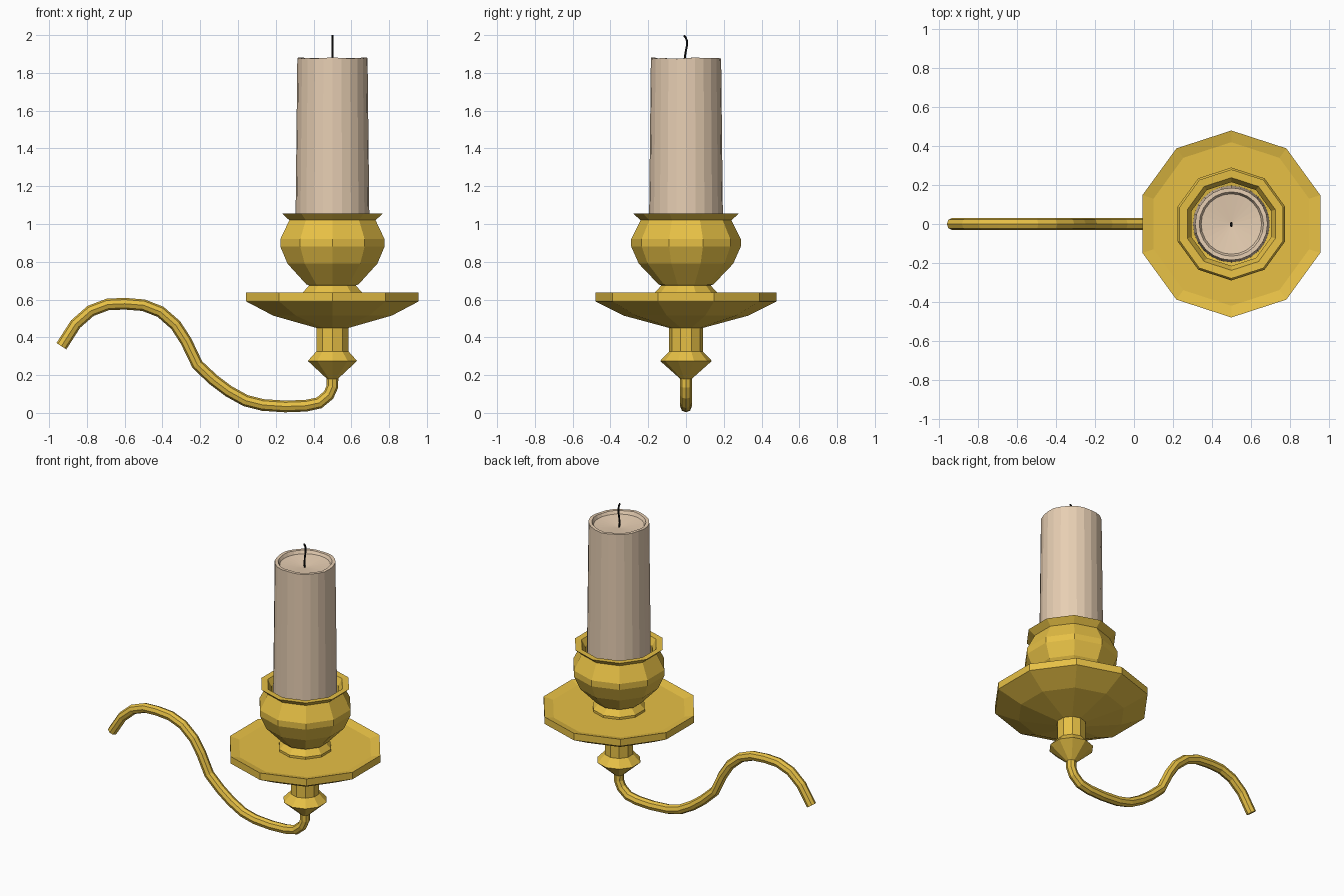
import bpy, bmesh, math
from mathutils import Vector

if "Cube" in bpy.data.objects:
    bpy.data.objects.remove(bpy.data.objects["Cube"])

CX = 0.5  # axis of the candle holder


def material(name, color):
    m = bpy.data.materials.new(name)
    m.diffuse_color = (*color, 1)
    m.use_nodes = True
    m.node_tree.nodes["Principled BSDF"].inputs["Base Color"].default_value = m.diffuse_color
    return m


brass = material("brass", (0.80, 0.53, 0.06))
wax = material("wax", (0.80, 0.62, 0.45))
black = material("wick_black", (0.01, 0.01, 0.01))


def finish(name, bm, mat):
    bmesh.ops.recalc_face_normals(bm, faces=bm.faces)
    me = bpy.data.meshes.new(name)
    bm.to_mesh(me)
    bm.free()
    ob = bpy.data.objects.new(name, me)
    me.materials.append(mat)
    bpy.context.collection.objects.link(ob)
    return ob


def skin(name, rings, mat):
    """Join equal-sized rings of points into a closed, flat-faced skin."""
    bm = bmesh.new()
    loops = [[bm.verts.new(p) for p in ring] for ring in rings]
    n = len(loops[0])
    for a, b in zip(loops, loops[1:]):
        for i in range(n):
            j = (i + 1) % n
            bm.faces.new((a[i], a[j], b[j], b[i]))
    bm.faces.new(loops[0])
    bm.faces.new(loops[-1])
    return finish(name, bm, mat)


def lathe(name, profile, sides, mat, wobble=lambda k, a: 0):
    """Turn (radius, z) points about the holder axis, a corner facing +y."""
    rings = []
    for k, (r, z) in enumerate(profile):
        angles = [math.pi / 2 + math.tau * i / sides for i in range(sides)]
        rings.append([(CX + r * math.cos(a), r * math.sin(a), z + wobble(k, a)) for a in angles])
    return skin(name, rings, mat)


def tube(name, path, side, radius, sides, mat):
    """Sweep a polygon along a planar path; side is the plane's normal."""
    pts = [Vector(p) for p in path]
    side = Vector(side)
    rings = []
    for i, p in enumerate(pts):
        t = (pts[min(i + 1, len(pts) - 1)] - pts[max(i - 1, 0)]).normalized()
        n = t.cross(side)
        rings.append([p + radius * (math.cos(a) * side + math.sin(a) * n)
                      for a in (math.tau * k / sides for k in range(sides))])
    return skin(name, rings, mat)


# S-shaped arm
arm = [(-.935, .353), (-.86, .47), (-.78, .54), (-.69, .574), (-.6, .578), (-.5, .57),
       (-.41, .535), (-.33, .465), (-.275, .38), (-.215, .255), (-.13, .175), (-.05, .115),
       (.04, .065), (.13, .042), (.25, .034), (.36, .038), (.43, .053), (.48, .095),
       (.5, .14), (.5, .2)]
tube("arm", [(x, 0, z) for x, z in arm], (0, 1, 0), 0.031, 8, brass)

# Turned stem with its knop
lathe("stem", [(.03, .18), (.137, .275), (.09, .325), (.09, .46)], 10, brass)

# Drip dish
lathe("drip_dish", [(.09, .45), (.33, .515), (.48, .59), (.48, .637), (.42, .622), (.1, .622)], 10, brass)

# Candle cup with foot, flared rim and hollow top
lathe("candle_cup", [(.165, .62), (.165, .637), (.13, .675), (.145, .68), (.25, .79), (.29, .88), (.29, .92),
                     (.24, 1.02), (.28, 1.055), (.238, 1.053), (.215, 1.01), (.215, .9), (.1, .88)], 10, brass)


# Candle with an uneven rim and a melted hollow
def melt(k, a):
    return 0.004 * math.sin(5 * a) * math.cos(2 * a) if k in (1, 2) else 0


lathe("candle", [(.197, .88), (.186, 1.878), (.165, 1.878), (.155, 1.858), (.01, 1.842)], 24, wax, melt)

# Curled wick
wick = [(-.002, 1.835), (-.008, 1.87), (-.002, 1.91), (.005, 1.945), (.005, 1.97), (-.002, 1.988), (-.011, 1.998)]
tube("wick", [(CX, y, z) for y, z in wick], (1, 0, 0), 0.006, 6, black)
